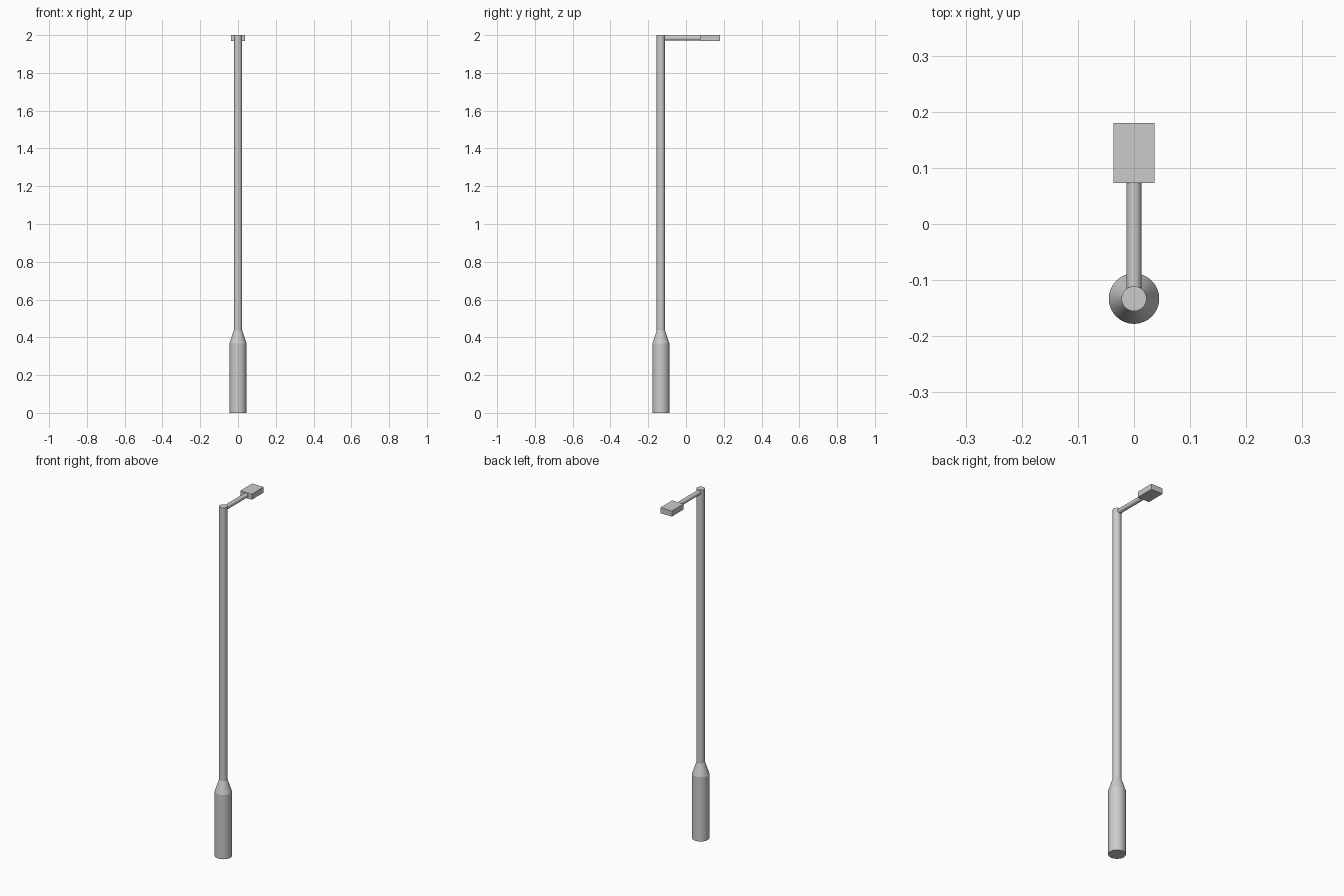
import bpy, bmesh, math
from mathutils import Matrix

if "Cube" in bpy.data.objects:
    bpy.data.objects.remove(bpy.data.objects["Cube"])

POLE_Y = -0.133


def make_object(name, bm, smooth=True):
    bmesh.ops.recalc_face_normals(bm, faces=bm.faces)
    mesh = bpy.data.meshes.new(name)
    bm.to_mesh(mesh)
    bm.free()
    obj = bpy.data.objects.new(name, mesh)
    bpy.context.collection.objects.link(obj)
    if smooth:
        bpy.ops.object.select_all(action='DESELECT')
        obj.select_set(True)
        bpy.context.view_layer.objects.active = obj
        bpy.ops.object.shade_smooth_by_angle(angle=math.radians(15))
    return obj


def lathe(name, profile, sides):
    """Closed round body from (radius, height) rings."""
    bm = bmesh.new()
    rings = [[bm.verts.new((r * math.cos(2 * math.pi * i / sides),
                            r * math.sin(2 * math.pi * i / sides), z))
              for i in range(sides)] for r, z in profile]
    for low, high in zip(rings, rings[1:]):
        for i in range(sides):
            j = (i + 1) % sides
            bm.faces.new((low[i], low[j], high[j], high[i]))
    bm.faces.new(rings[0])
    bm.faces.new(rings[-1])
    return make_object(name, bm)


# Post: wide base, tapered collar and slim shaft
post = lathe("post", [(0.045, 0), (0.045, 0.368), (0.0223, 0.436), (0.0223, 2.0)], 32)
post.location.y = POLE_Y

# Horizontal arm, starting just inside the shaft
arm = lathe("arm", [(0.0133, 0), (0.0133, 0.19)], 32)
arm.rotation_euler.x = -math.pi / 2
arm.location = (0, -0.115, 1.984)

# Flat lamp head
bm = bmesh.new()
bmesh.ops.create_cube(bm, size=1, matrix=Matrix.Translation((0, 0.1265, 1.984))
                      @ Matrix.Diagonal((0.073, 0.107, 0.032, 1)))
make_object("lamp_head", bm, smooth=False)
